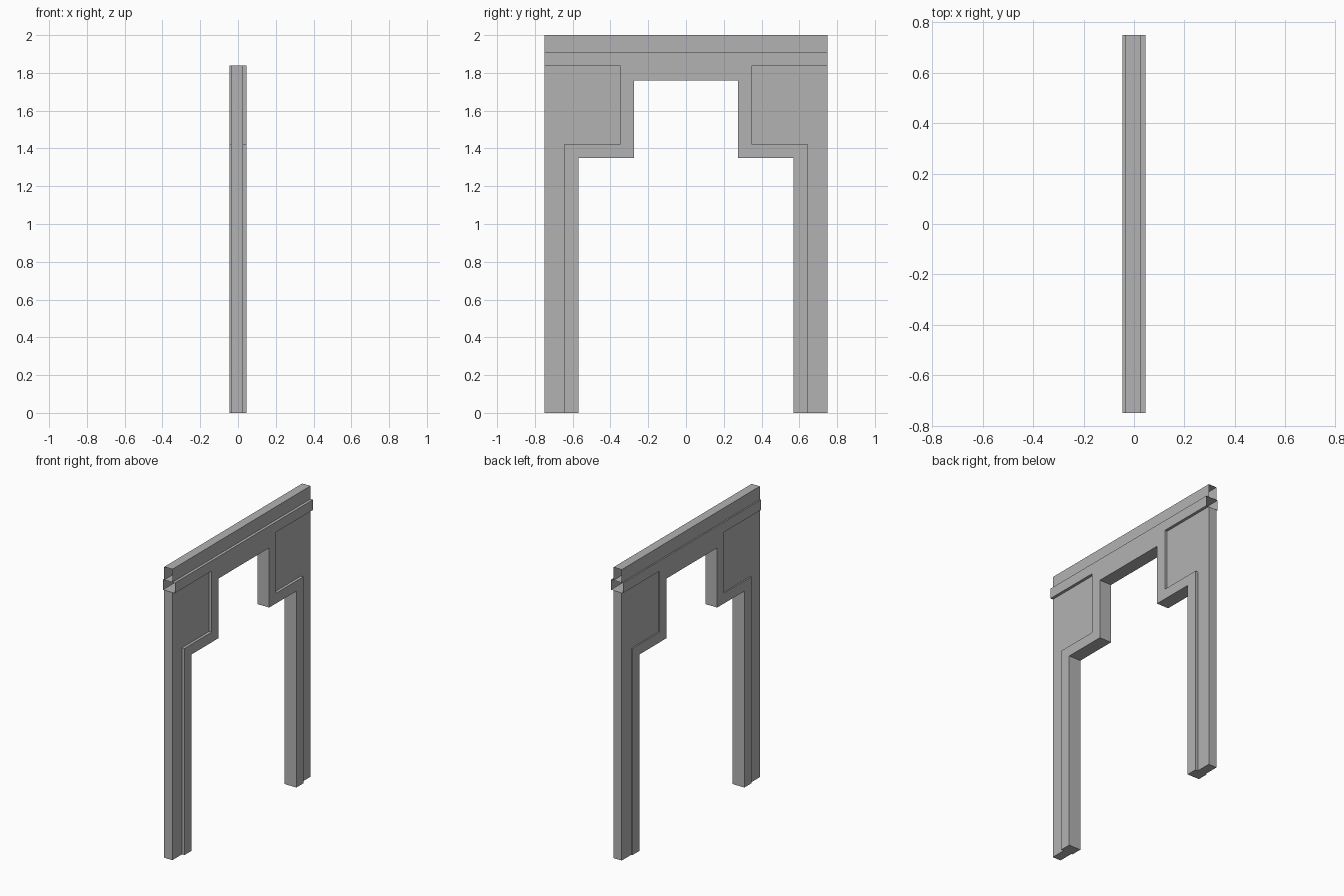
import bpy
import bmesh

cube = bpy.data.objects.get("Cube")
if cube:
    bpy.data.objects.remove(cube, do_unlink=True)

grey = bpy.data.materials.new("plain_grey")
grey.use_nodes = True
colour = (0.45, 0.45, 0.45, 1)
grey.diffuse_color = colour
grey.node_tree.nodes["Principled BSDF"].inputs["Base Color"].default_value = colour

HALF = 0.75               # half width of the portal
WALL = (-0.036, 0.026)    # thickness range of the wall and coping
TRIM = (-0.045, 0.045)    # thickness range of the trim and band
SPRING, BAND_TOP, TOP = 1.84, 1.91, 2.0


def extrude(name, outline, place, lo, hi, caps=True):
    """Sweep a 2D outline between lo and hi; place() maps (u, v, depth) to xyz."""
    bm = bmesh.new()
    a = [bm.verts.new(place(u, v, lo)) for u, v in outline]
    b = [bm.verts.new(place(u, v, hi)) for u, v in outline]
    n = len(outline)
    for i in range(n):
        j = (i + 1) % n
        bm.faces.new((a[i], a[j], b[j], b[i]))
    if caps:
        bm.faces.new(a[::-1])
        bm.faces.new(b)
    bmesh.ops.recalc_face_normals(bm, faces=bm.faces)
    mesh = bpy.data.meshes.new(name)
    bm.to_mesh(mesh)
    bm.free()
    mesh.materials.append(grey)
    obj = bpy.data.objects.new(name, mesh)
    bpy.context.collection.objects.link(obj)
    return obj


def across(u, v, d):      # side outline (y, z) given thickness along x
    return (d, u, v)


def along(u, v, d):       # cross-section (x, z) swept along y
    return (u, d, v)


# Outer wall panels, one on each side of the opening
panel_outline = [(HALF, 0), (HALF, SPRING), (0.35, SPRING),
                 (0.35, 1.42), (0.645, 1.42), (0.645, 0)]
for name, side in (("front_wall", -1), ("back_wall", 1)):
    extrude(name, [(side * y, z) for y, z in panel_outline], across, *WALL)

# Raised stepped trim around the opening
inner = [(0.57, 0), (0.57, 1.35), (0.275, 1.35), (0.275, 1.76)]
outer = [(0.35, SPRING), (0.35, 1.42), (0.645, 1.42), (0.645, 0)]
half = outer[::-1] + []
trim_outline = (inner + [(-y, z) for y, z in inner[::-1]]
                + [(-y, z) for y, z in outer[::-1]] + outer)
extrude("opening_trim", trim_outline, across, *TRIM)

# Projecting band and narrower coping, hollow and open at both ends
for name, (x0, x1), z0, z1 in (("band", TRIM, SPRING, BAND_TOP),
                               ("coping", WALL, BAND_TOP, TOP)):
    section = [(x0, z0), (x1, z0), (x1, z1), (x0, z1)]
    extrude(name, section, along, -HALF, HALF, caps=False)
